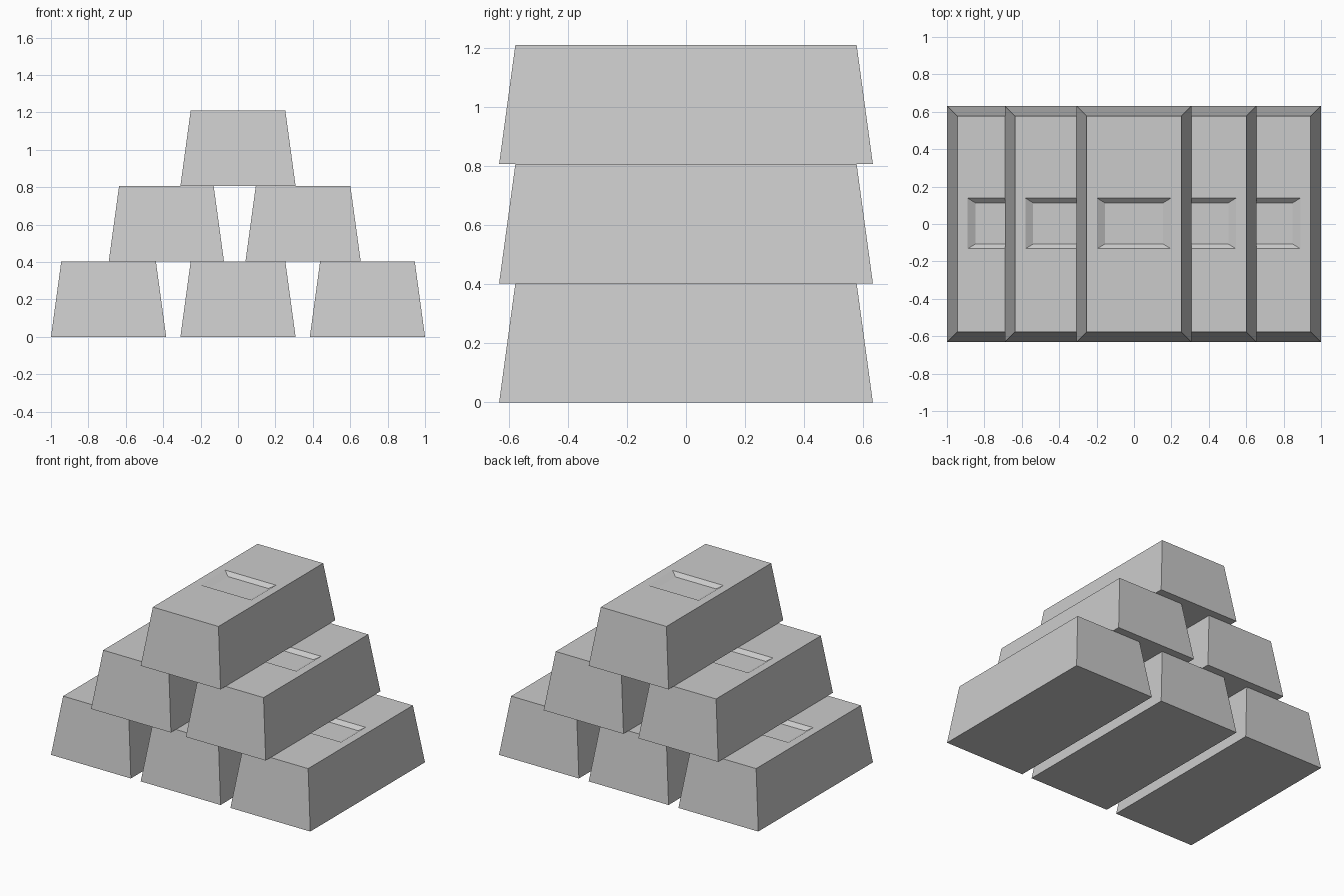
import bpy
import bmesh

if "Cube" in bpy.data.objects:
    bpy.data.objects.remove(bpy.data.objects["Cube"])

H = 0.403  # height of one bar

# Half width, half length, height, y offset of each rectangular ring, bottom to recess floor
RINGS = [
    (0.308, 0.632, 0.0, 0.0),
    (0.253, 0.577, H, 0.0),
    (0.197, 0.135, H, 0.003),
    (0.156, 0.110, H - 0.025, 0.003),
]


def bar_mesh():
    bm = bmesh.new()
    loops = []
    for hx, hy, z, oy in RINGS:
        loops.append([bm.verts.new((sx * hx, sy * hy + oy, z))
                      for sx, sy in ((-1, -1), (1, -1), (1, 1), (-1, 1))])
    for a, b in zip(loops, loops[1:]):
        for i in range(4):
            j = (i + 1) % 4
            bm.faces.new((a[i], a[j], b[j], b[i]))
    bm.faces.new(loops[0][::-1])  # underside
    bm.faces.new(loops[-1])       # recess floor
    bmesh.ops.recalc_face_normals(bm, faces=bm.faces)
    mesh = bpy.data.meshes.new("bar")
    bm.to_mesh(mesh)
    bm.free()
    return mesh


# Pyramid stack: x centres of the bars in each row
mesh = bar_mesh()
rows = {"bottom": (-0.692, 0.0, 0.692), "middle": (-0.383, 0.348), "top": (0.0,)}
for level, (row, centres) in enumerate(rows.items()):
    for n, x in enumerate(centres, 1):
        bar = bpy.data.objects.new(f"{row}_bar_{n}", mesh)
        bar.location = (x, 0, level * H)
        bpy.context.collection.objects.link(bar)
